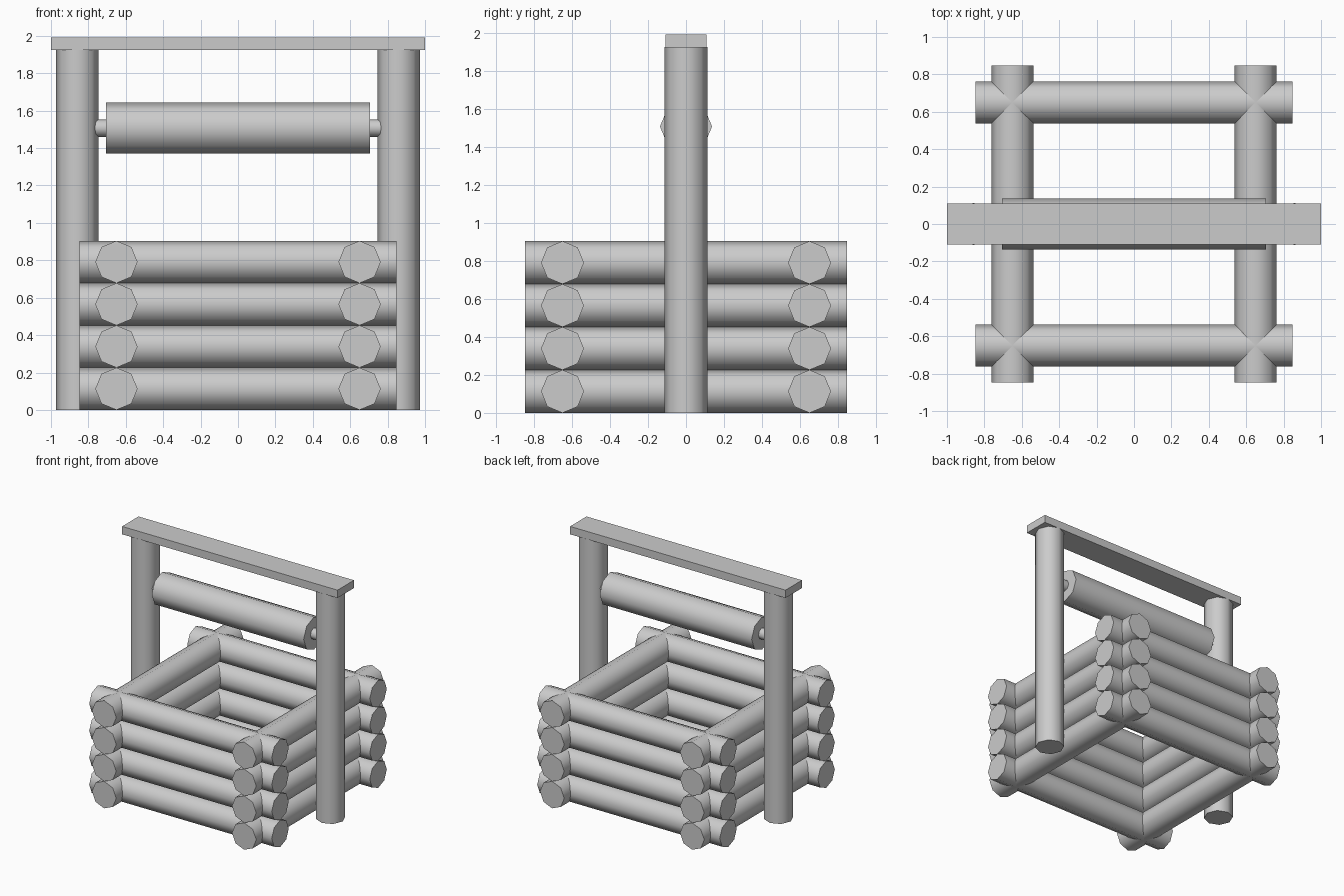
import bpy
from math import pi, radians

if "Cube" in bpy.data.objects:
    bpy.data.objects.remove(bpy.data.objects["Cube"])

LOG_R = 0.113
LAYERS = 4
ROT = {'x': (0, pi / 2, 0), 'y': (pi / 2, 0, 0), 'z': (0, 0, 0)}


def log(name, axis, loc, radius, length):
    """Eight-sided, smooth-shaded round timber along one axis."""
    bpy.ops.mesh.primitive_cylinder_add(vertices=8, radius=radius, depth=length,
                                        location=loc, rotation=ROT[axis])
    ob = bpy.context.object
    ob.name = name
    bpy.ops.object.transform_apply(location=False, rotation=True, scale=True)
    bpy.ops.object.shade_smooth_by_angle(angle=radians(60))
    return ob


# Stacked log walls crossing at the corners
for i in range(LAYERS):
    z = LOG_R * (2 * i + 1)
    for s in (-1, 1):
        log("wall_log_long", 'x', (0, s * 0.65, z), LOG_R, 1.694)
        log("wall_log_side", 'y', (s * 0.65, 0, z), LOG_R, 1.694)

# Upright posts
for s in (-1, 1):
    log("post", 'z', (s * 0.859, 0, 1.925 / 2), LOG_R, 1.925)

# Winding roller and its axle, which runs into the posts
log("roller", 'x', (0, 0, 1.507), 0.137, 1.41)
log("axle", 'x', (0, 0, 1.507), 0.047, 1.66)

# Flat top beam
bpy.ops.mesh.primitive_cube_add(size=1, location=(0, 0, 1.957))
beam = bpy.context.object
beam.name = "top_beam"
beam.scale = (2.0, 0.218, 0.066)
bpy.ops.object.transform_apply(location=False, rotation=False, scale=True)
